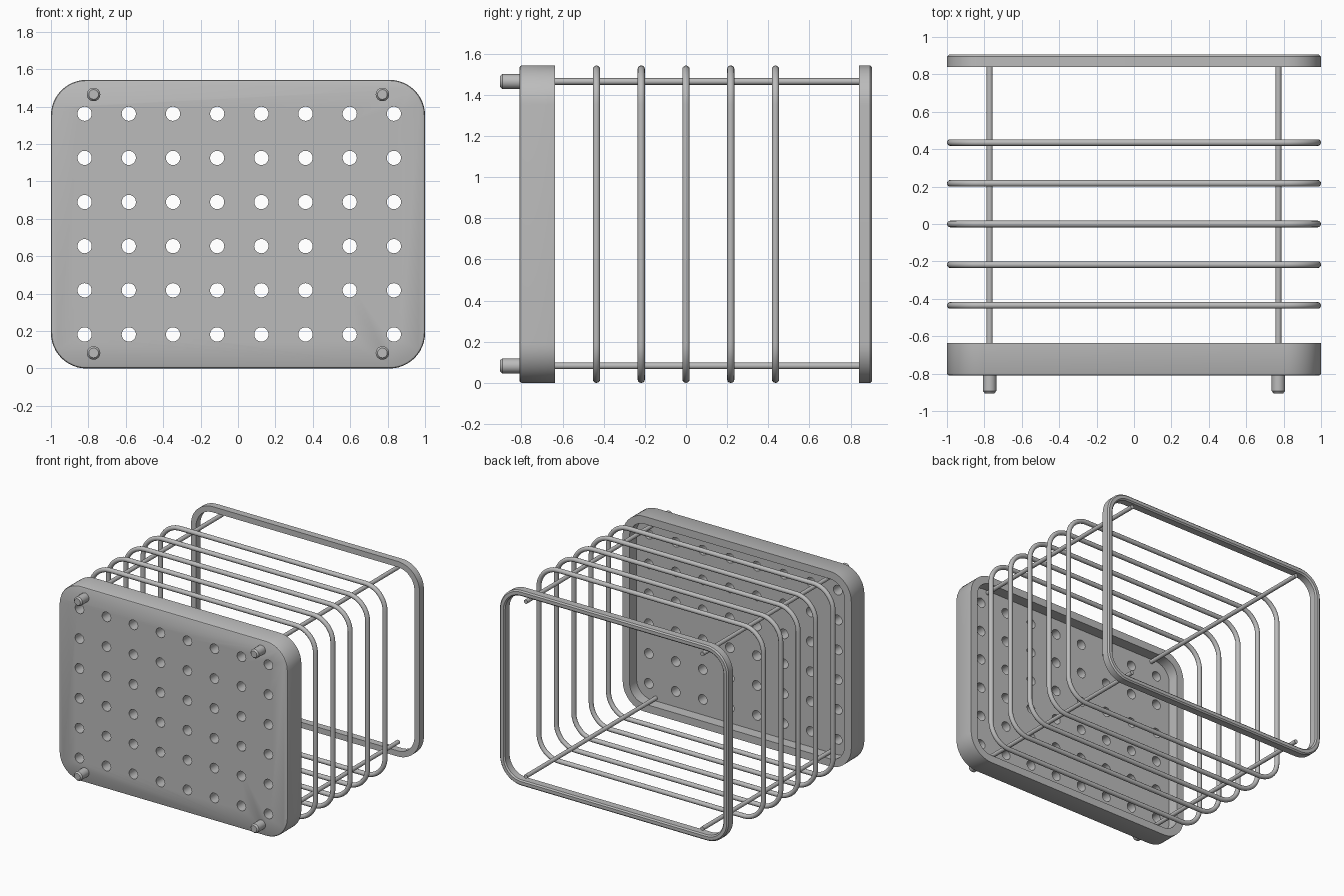
import bpy, bmesh
from math import sin, cos, pi, radians
from mathutils import Matrix, Vector

default = bpy.data.objects.get("Cube")
if default:
    bpy.data.objects.remove(default, do_unlink=True)

WIDTH, HEIGHT, CORNER = 2.0, 1.543, 0.19
ROD_X, ROD_LOW, ROD_HIGH = 0.772, 0.083, 1.465

grey = bpy.data.materials.new("satin grey")
grey.use_nodes = True
COLOUR = (0.5, 0.5, 0.5, 1)
grey.diffuse_color = COLOUR
grey.node_tree.nodes["Principled BSDF"].inputs["Base Color"].default_value = COLOUR


def finish(bm, name):
    """Turn a bmesh into a named, smooth-shaded object."""
    bmesh.ops.recalc_face_normals(bm, faces=bm.faces)
    mesh = bpy.data.meshes.new(name)
    bm.to_mesh(mesh)
    bm.free()
    mesh.materials.append(grey)
    obj = bpy.data.objects.new(name, mesh)
    bpy.context.collection.objects.link(obj)
    smooth(obj)
    return obj


def smooth(obj):
    bpy.ops.object.select_all(action='DESELECT')
    obj.select_set(True)
    bpy.context.view_layer.objects.active = obj
    bpy.ops.object.shade_smooth_by_angle(angle=radians(35))


def outline(y, inset, steps=12):
    """Rounded rectangle at depth y, shrunk by inset."""
    points = []
    for quarter, (sx, sz) in enumerate([(1, 1), (-1, 1), (-1, -1), (1, -1)]):
        cx = sx * (WIDTH / 2 - CORNER)
        cz = HEIGHT / 2 + sz * (HEIGHT / 2 - CORNER)
        for i in range(steps + 1):
            a = (quarter + i / steps) * pi / 2
            r = CORNER - inset
            points.append(Vector((cx + r * cos(a), y, cz + r * sin(a))))
    return points


def frame(name, section, closed):
    """Sweep a section of (depth, inset) pairs round the rounded rectangle."""
    bm = bmesh.new()
    loops = [[bm.verts.new(p) for p in outline(y, i)] for y, i in section]
    pairs = list(zip(loops, loops[1:]))
    if closed:
        pairs.append((loops[-1], loops[0]))
    else:
        bm.faces.new(loops[0])
        bm.faces.new(loops[-1])
    for a, b in pairs:
        for k in range(len(a)):
            n = (k + 1) % len(a)
            bm.faces.new((a[k], a[n], b[n], b[k]))
    return finish(bm, name)


def add_cylinder(bm, x, z, radius, y0, y1, sides=24, tip=None):
    """Cylinder along y; tip is the radius at its front end."""
    turn = Matrix.Translation((x, (y0 + y1) / 2, z)) @ Matrix.Rotation(pi / 2, 4, 'X')
    bmesh.ops.create_cone(bm, cap_ends=True, segments=sides, radius1=radius,
                          radius2=tip or radius, depth=y1 - y0, matrix=turn)


# Front tray: solid floor with a raised rim, open to the back
FRONT, FLOOR, RIM = -0.81, -0.725, -0.637
tray = frame("front_tray", [(FRONT, 0.012), (FRONT + 0.004, 0.004), (FRONT + 0.012, 0),
                            (RIM, 0), (RIM, 0.06), (FLOOR, 0.06)], closed=False)

# Grid of drain holes through the tray floor
bm = bmesh.new()
for col in range(8):
    for row in range(6):
        add_cylinder(bm, -0.82 + 0.2362 * col, 0.182 + 0.236 * row, 0.038, -0.9, -0.6)
holes = finish(bm, "hole_cutter")
holes.hide_render = True
cut = tray.modifiers.new("holes", 'BOOLEAN')
cut.operation, cut.solver, cut.object = 'DIFFERENCE', 'EXACT', holes
bpy.context.view_layer.objects.active = tray
bpy.ops.object.modifier_apply(modifier=cut.name)
bpy.data.objects.remove(holes, do_unlink=True)
smooth(tray)

# Flat bar frame at the back
frame("back_frame", [(0.84, 0), (0.895, 0), (0.905, 0.01), (0.905, 0.035),
                     (0.895, 0.045), (0.84, 0.045)], closed=True)

# Five round wire hoops
WIRE = 0.018
for n in range(5):
    y = -0.435 + 0.2175 * n
    section = [(y + WIRE * cos(a * pi / 6), WIRE + WIRE * sin(a * pi / 6)) for a in range(12)]
    frame(f"wire_hoop_{n + 1}", section, closed=True)

# Four long rods with a stub foot in front of each
for side, x in (("right", -ROD_X), ("left", ROD_X)):
    for level, z in (("lower", ROD_LOW), ("upper", ROD_HIGH)):
        bm = bmesh.new()
        add_cylinder(bm, x, z, 0.016, FLOOR - 0.01, 0.9)
        finish(bm, f"{level}_{side}_rod")
        bm = bmesh.new()
        add_cylinder(bm, x, z, 0.036, -0.893, FRONT + 0.01)
        add_cylinder(bm, x, z, 0.036, -0.905, -0.893, tip=0.026)
        bmesh.ops.remove_doubles(bm, verts=bm.verts, dist=0.0005)
        inner = [f for f in bm.faces if len(f.verts) > 4
                 and abs(f.calc_center_median().y + 0.893) < 0.002]
        bmesh.ops.delete(bm, geom=inner, context='FACES_ONLY')
        finish(bm, f"{level}_{side}_foot")
